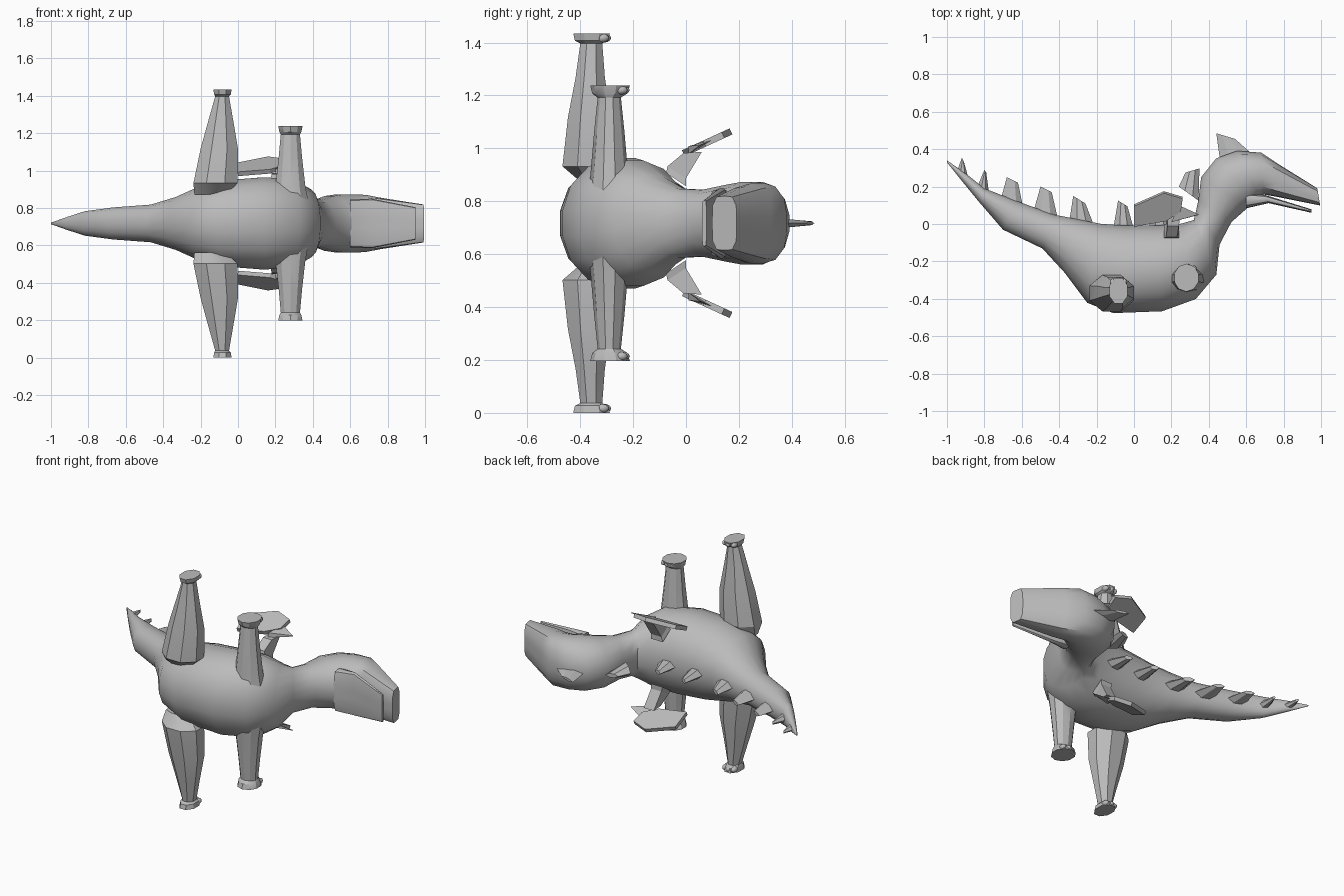
import bpy, bmesh, math
from mathutils import Vector

if "Cube" in bpy.data.objects:
    bpy.data.objects.remove(bpy.data.objects["Cube"])

MID = 0.717  # height of the creature's symmetry plane (it lies on its side)
grey = bpy.data.materials.new("plain grey")
grey.diffuse_color = (0.5, 0.5, 0.5, 1)
grey.use_nodes = True
grey.node_tree.nodes["Principled BSDF"].inputs["Base Color"].default_value = grey.diffuse_color


def finish(name, bm, mirror=False, angle=35, thick=0):
    bmesh.ops.recalc_face_normals(bm, faces=bm.faces)
    me = bpy.data.meshes.new(name)
    bm.to_mesh(me)
    bm.free()
    ob = bpy.data.objects.new(name, me)
    bpy.context.collection.objects.link(ob)
    ob.location.z = MID
    me.materials.append(grey)
    if thick:
        m = ob.modifiers.new("thickness", 'SOLIDIFY')
        m.thickness, m.offset = thick, 0
    if mirror:
        m = ob.modifiers.new("mirror", 'MIRROR')
        m.use_axis = (False, False, True)
    bpy.ops.object.select_all(action='DESELECT')
    ob.select_set(True)
    bpy.context.view_layer.objects.active = ob
    if angle:
        bpy.ops.object.shade_smooth_by_angle(angle=math.radians(angle))
    return ob


def skin(bm, rings):
    """Join rings of points into a closed tube."""
    vs = [[bm.verts.new(p) for p in r] for r in rings]
    n = len(vs[0])
    for a, b in zip(vs, vs[1:]):
        for i in range(n):
            bm.faces.new((a[i], a[(i + 1) % n], b[(i + 1) % n], b[i]))
    bm.faces.new(vs[0])
    bm.faces.new(vs[-1])


def section(ux, uy, lx, ly, w, power=2.2, n=16):
    """Rounded section between an upper and a lower profile point."""
    u, l = Vector((ux, uy, 0)), Vector((lx, ly, 0))
    c, h = (u + l) / 2, (u - l) / 2
    out = []
    for i in range(n):
        t = 2 * math.pi * (i + 0.5) / n
        s, k = math.sin(t), math.cos(t)
        f = (abs(s) ** power + abs(k) ** power) ** (-1 / power)
        top = max(abs(math.sin(2 * math.pi * (j + 0.5) / n)) for j in range(n))
        out.append(c + h * (s * f / top) + Vector((0, 0, w * k * f / top)))
    return out


# Body, tail, neck and head in one loft
profile = [
    (-1, .34, -1, .33, .004), (-.9, .27, -.92, .23, .035),
    (-.8, .19, -.83, .12, .065), (-.62, .12, -.70, -.03, .085),
    (-.43, .05, -.49, -.13, .10), (-.28, .02, -.37, -.26, .14),
    (-.18, 0, -.25, -.42, .19), (-.05, -.01, -.11, -.475, .228),
    (.12, -.01, .15, -.465, .245), (.25, 0, .33, -.40, .235),
    (.32, .02, .44, -.27, .18), (.33, .06, .457, -.11, .13),
    (.345, .13, .52, .01, .125), (.36, .25, .61, .09, .145),
    (.44, .35, .66, .115, .155), (.55, .39, .67, .14, .155),
    (.68, .38, .69, .16, .15, 2.8), (.77, .32, .75, .15, .135, 4),
    (.98, .19, .995, .10, .10, 5)]
bm = bmesh.new()
skin(bm, [section(*p) for p in profile])
finish("body_and_head", bm, angle=40)

# Lower jaw
bm = bmesh.new()
skin(bm, [section(.60, .17, .60, .085, .125, 4),
          section(.70, .155, .72, .112, .13, 4),
          section(.95, .078, .95, .06, .085, 4)])
finish("lower_jaw", bm)


# Legs: rings of (outward distance, centre x, centre y, radius x, radius y)
def leg(name, rings, n, toes):
    bm = bmesh.new()
    skin(bm, [[(cx + rx * math.cos(2 * math.pi * (i + .5) / n),
                cy + ry * math.sin(2 * math.pi * (i + .5) / n), z)
               for i in range(n)] for z, cx, cy, rx, ry in rings])
    finish(name, bm, True, 30)
    bm = bmesh.new()
    z, cx, cy, rx, ry = rings[-1]
    for k in (-1, 0, 1):
        r = bmesh.ops.create_icosphere(bm, subdivisions=2, radius=.017)
        for v in r['verts']:
            v.co.y *= 1.5
            v.co += Vector((cx + k * .03 + toes, cy + ry - .026 - abs(k) * .008, z - .017))
    finish(name + "_toes", bm, True)


leg("rear_leg", [(.155, -.15, -.36, .09, .04), (.215, -.12, -.37, .128, .105),
                 (.40, -.10, -.365, .108, .088), (.55, -.092, -.362, .072, .06),
                 (.68, -.085, -.358, .04, .045), (.69, -.083, -.357, .048, .068),
                 (.717, -.083, -.357, .053, .075)], 8, 0)
leg("front_leg", [(.12, .28, -.29, .10, .078), (.20, .28, -.29, .084, .07),
                  (.35, .28, -.29, .066, .057), (.475, .28, -.29, .054, .044),
                  (.49, .28, -.288, .062, .066), (.52, .28, -.287, .068, .075)], 10, .01)


# Small folded wings: a sloping plate, a pointed finger and an arm
def slope(x, y):
    return Vector((x, y, .255 + (y + .03) * .46))


bm = bmesh.new()
plate = [(0, .10), (.16, .17), (.26, .14), (.25, .07), (.17, .02), (0, -.01)]
bm.faces.new([bm.verts.new(slope(*p)) for p in plate])
finish("wing_plate", bm, True, 0, .025)

bm = bmesh.new()
skin(bm, [[slope(.20, .01) + Vector((0, 0, d)) for d in (-.012,)] +
          [slope(.24, .10), slope(.20, .01) + Vector((0, 0, .018))],
          [slope(.343, .048), slope(.345, .052), slope(.343, .05) + Vector((0, 0, .004))]])
finish("wing_finger", bm, True, 0)

bm = bmesh.new()
skin(bm, [[(.16, -.075, .19), (.24, -.075, .19), (.24, 0, .14), (.16, 0, .14)],
          [(.17, -.07, .215), (.23, -.07, .215), (.24, 0, .17), (.17, 0, .17)],
          [(.18, -.01, .265), (.24, -.01, .265), (.25, .06, .27), (.18, .06, .27)]])
finish("wing_arm", bm, True, 0)


# Back spikes: base start, base end, tip start, tip end
def spike(name, b0, b1, t0, t1, w):
    bm = bmesh.new()

    def ring(a, b, h):
        a, b = Vector((*a, 0)), Vector((*b, 0))
        side = Vector((0, 0, h))
        p, q = a.lerp(b, .3), a.lerp(b, .7)
        return [a, p + side, q + side, b, q - side, p - side]
    skin(bm, [ring(b0, b1, w), ring(t0, t1, w * .4)])
    finish(name, bm, False, 0)


spikes = [
    ((.46, .34), (.63, .375), (.44, .485), (.54, .455), .018),
    ((.24, .20), (.345, .125), (.275, .275), (.35, .297), .03),
    ((.08, -.02), (.20, -.02), (.10, .11), (.15, .09), .03),
    ((-.11, -.02), (0, -.03), (-.085, .125), (-.035, .095), .03),
    ((-.345, .02), (-.215, -.005), (-.325, .15), (-.26, .11), .03),
    ((-.535, .075), (-.41, .04), (-.50, .20), (-.44, .17), .028),
    ((-.71, .14), (-.595, .10), (-.68, .25), (-.62, .22), .026),
    ((-.835, .205), (-.775, .165), (-.80, .29), (-.79, .275), .022),
    ((-.945, .285), (-.885, .245), (-.92, .355), (-.91, .335), .018)]
for i, s in enumerate(spikes):
    spike("back_spike_%d" % (i + 1), *s)
